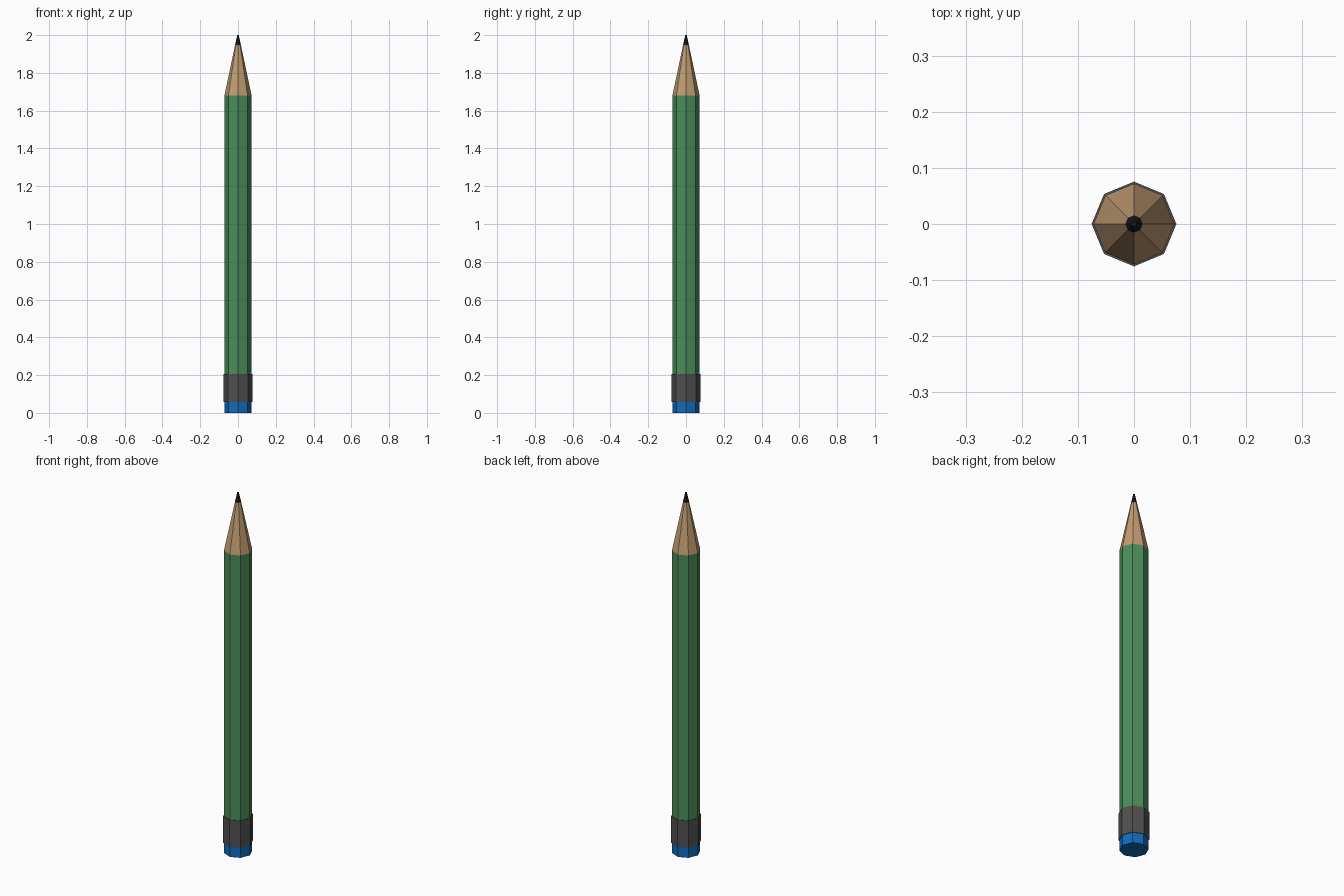
import bpy

if "Cube" in bpy.data.objects:
    bpy.data.objects.remove(bpy.data.objects["Cube"])

SIDES = 8


def material(name, rgb):
    mat = bpy.data.materials.new(name)
    mat.diffuse_color = (*rgb, 1.0)
    mat.use_nodes = True
    mat.node_tree.nodes["Principled BSDF"].inputs["Base Color"].default_value = mat.diffuse_color
    return mat


def section(name, z0, z1, r0, r1, mat):
    """Octagonal prism or taper from z0 to z1, corners on the axes."""
    bpy.ops.mesh.primitive_cone_add(vertices=SIDES, radius1=r0, radius2=r1,
                                    depth=z1 - z0, location=(0, 0, (z0 + z1) / 2))
    obj = bpy.context.object
    obj.name = name
    obj.data.materials.append(mat)
    return obj


blue = material("eraser_blue", (0.005, 0.15, 0.52))
metal = material("dark_metal", (0.08, 0.08, 0.08))
green = material("green_paint", (0.07, 0.27, 0.10))
wood = material("bare_wood", (0.54, 0.33, 0.17))
graphite = material("graphite", (0.012, 0.012, 0.014))

# Eraser and the slightly wider metal band holding it
section("eraser", 0.0, 0.057, 0.072, 0.072, blue)
section("ferrule", 0.057, 0.207, 0.0755, 0.0755, metal)

# Painted shaft
section("shaft", 0.207, 1.68, 0.072, 0.072, green)

# Sharpened end: wood taper continuing into the lead
section("wood_taper", 1.68, 1.947, 0.072, 0.0155, wood)
section("lead_tip", 1.947, 2.0, 0.0155, 0.004, graphite)
